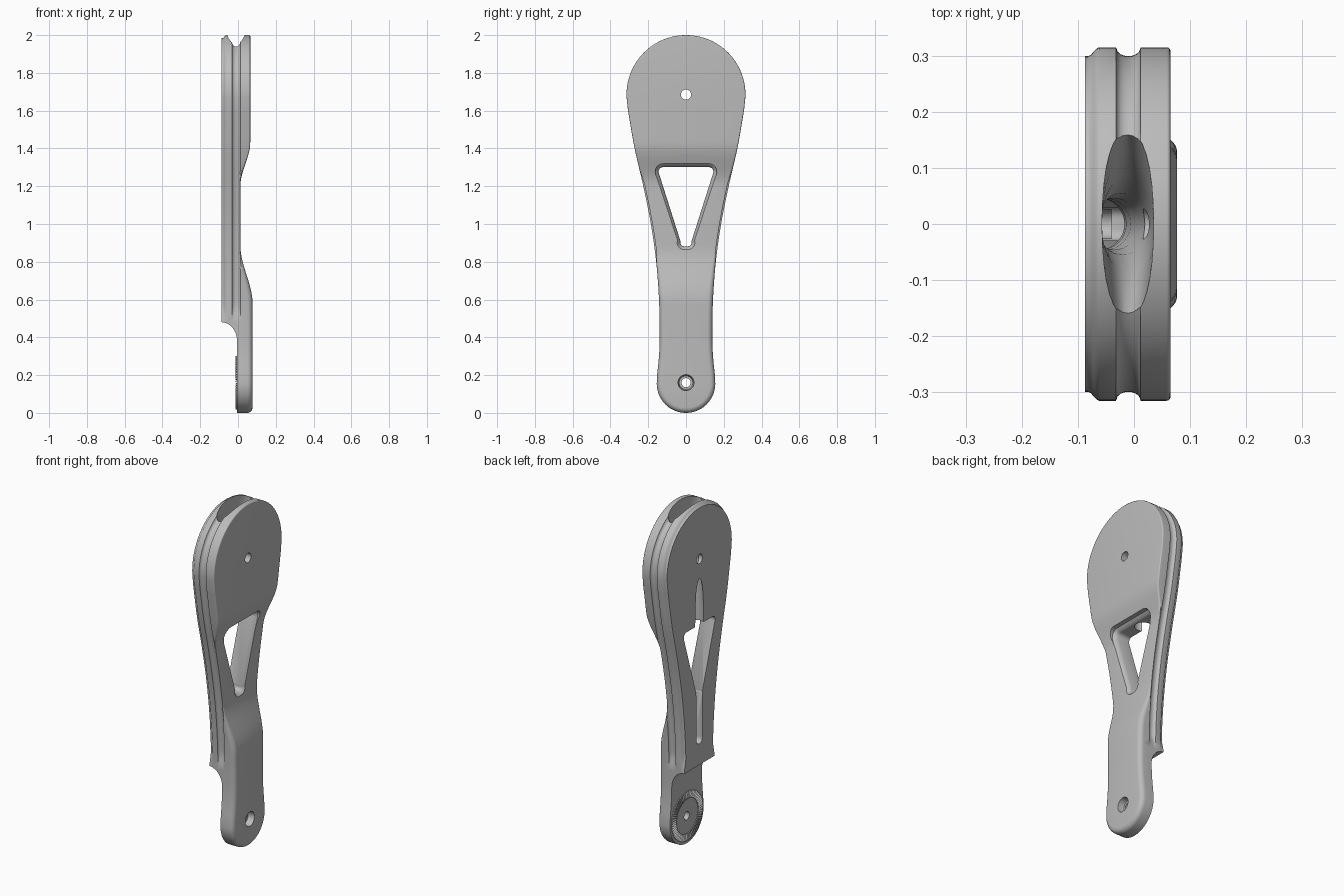
import bpy, bmesh
from math import sin, cos, pi, sqrt

if "Cube" in bpy.data.objects:
    bpy.data.objects.remove(bpy.data.objects["Cube"])

gray = bpy.data.materials.new("satin_gray")
gray.use_nodes = True
gray.diffuse_color = (0.5, 0.5, 0.5, 1)
gray.node_tree.nodes["Principled BSDF"].inputs["Base Color"].default_value = (0.5, 0.5, 0.5, 1)

HEAD_Z, HEAD_R = 1.685, 0.315
FOOT_Z, FOOT_R = 0.155, 0.155


def smooth(a, b, v):
    t = min(1, max(0, (v - a) / (b - a)))
    return t * t * (3 - 2 * t)


def make_object(name, bm):
    bmesh.ops.remove_doubles(bm, verts=bm.verts, dist=0.0001)
    bmesh.ops.recalc_face_normals(bm, faces=bm.faces)
    mesh = bpy.data.meshes.new(name)
    bm.to_mesh(mesh)
    bm.free()
    mesh.materials.append(gray)
    obj = bpy.data.objects.new(name, mesh)
    bpy.context.collection.objects.link(obj)
    return obj


def loft(name, rings):
    """Closed solid through equal-length rings of 3D points."""
    bm = bmesh.new()
    rows = [[bm.verts.new(p) for p in ring] for ring in rings]
    n = len(rows[0])
    for a, b in zip(rows, rows[1:]):
        for i in range(n):
            j = (i + 1) % n
            bm.faces.new((a[i], a[j], b[j], b[i]))
    bm.faces.new(rows[0])
    bm.faces.new(rows[-1])
    return make_object(name, bm)


def shade(obj):
    bpy.ops.object.select_all(action="DESELECT")
    obj.select_set(True)
    bpy.context.view_layer.objects.active = obj
    bpy.ops.object.shade_smooth_by_angle(angle=0.6)


# Side outline: head arc, waisted sides, foot arc
side = [(1.60, .307), (1.4, .272), (1.2, .226), (1.0, .186), (.8, .158),
        (.6, .143), (.4, .139), (.3, .143), (.2, .153)]


def half_width(z):
    i = next(k for k in range(len(side) - 1) if z >= side[k + 1][0] - 1e-6)
    (z1, w1), (z2, w2) = side[i], side[i + 1]
    z0, w0 = side[max(i - 1, 0)]
    z3, w3 = side[min(i + 2, len(side) - 1)]
    t = (z - z1) / (z2 - z1)
    m1 = (w2 - w0) / (z2 - z0) * (z2 - z1)
    m2 = (w3 - w1) / (z3 - z1) * (z2 - z1)
    return ((2*t**3 - 3*t*t + 1) * w1 + (t**3 - 2*t*t + t) * m1
            + (3*t*t - 2*t**3) * w2 + (t**3 - t*t) * m2)


outline = [(HEAD_R * sin(a), HEAD_Z + HEAD_R * cos(a))
           for a in (k * pi / 64 for k in range(34))]
levels = [1.6 - .02 * k for k in range(71)] + [.476, .472, .465, .455, .479, .4795]
outline += [(half_width(z), z) for z in sorted(levels, reverse=True)]
outline += [(FOOT_R * cos(a), FOOT_Z - FOOT_R * sin(a))
            for a in (k * pi / 40 for k in range(21))]
N = len(outline) - 1


def normal(i):
    if i in (0, N):
        return (0, 1 if i == 0 else -1)
    (y0, z0), (y1, z1) = outline[i - 1], outline[i + 1]
    d = sqrt((y1 - y0) ** 2 + (z1 - z0) ** 2)
    return ((z0 - z1) / d, (y1 - y0) / d)


def outer_x(z):
    return .013 + .052 * smooth(1.2, 1.43, z) + .064 * (1 - smooth(.58, .88, z))


def inner_x(z):
    if z >= .48:
        return -.087
    return -.087 + .082 * sqrt(max(0, 1 - (max(0, z - .38) / .1) ** 2))


def groove(x, z):
    d = abs(x + .01) / .022
    cut = .016 * sqrt(max(0, 1 - d * d)) + .016 * (1 - smooth(-.082, -.062, x))
    return cut * smooth(.48, .57, z)


# Arm body: rings across the thickness with edge grooves and a rounded outer edge
xs = [-.087, -.082, -.077, -.072, -.067, -.062, -.032, -.029, -.024, -.018, -.01,
      -.002, .004, .009, .012]
bm = bmesh.new()
rows = []
for k in range(len(xs) + 7):
    half = []
    for i, (y, z) in enumerate(outline):
        lo, hi = inner_x(z), outer_x(z)
        r = .028 - .021 * smooth(1.2, 1.45, z) - .012 * smooth(.6, .85, z) * (1 - smooth(1.2, 1.45, z))
        if k < len(xs):
            x = min(max(xs[k], lo), hi - r)
            inset = groove(x, z)
        else:
            a = (k - len(xs)) / 6 * pi / 2
            x = hi - r * (1 - sin(a))
            inset = max(groove(x, z), r * (1 - cos(a)))
        ny, nz = normal(i)
        half.append((x, y - inset * ny, z - inset * nz))
    loop = half + [(x, -y, z) for x, y, z in half[-2:0:-1]]
    rows.append([bm.verts.new(p) for p in loop])
n = 2 * N
for a, b in zip(rows, rows[1:]):
    for i in range(n):
        j = (i + 1) % n
        bm.faces.new((a[i], a[j], b[j], b[i]))
for row in (rows[0], rows[-1]):
    bm.faces.new((row[0], row[1], row[-1]))
    bm.faces.new((row[N], row[N + 1], row[N - 1]))
    for i in range(1, N - 1):
        bm.faces.new((row[i], row[i + 1], row[-i - 1], row[-i]))
body = make_object("arm_body", bm)


def disc(x, r, z):
    return [(x, r * cos(t), z + r * sin(t)) for t in (k * pi / 24 for k in range(48))]


def window_ring(x, grow):
    # Rounded tapered opening, one arc per corner
    pts = []
    for cy, cz, r, start in ((.121, 1.277, .024, -.1), (-.121, 1.277, .024, .5),
                             (-.01, .902, .02, .9), (.01, .902, .02, 1.5)):
        pts += [(x, cy + (r + grow) * cos(t), cz + (r + grow) * sin(t))
                for t in (pi * (start + .6 * k / 8) for k in range(9))]
    return pts


def slot_ring(x, r):
    return [(x, r * cos(t), (.93 if sin(t) > 0 else .63) + r * sin(t))
            for t in (pi * (k + .5) / 12 for k in range(24))]


def channel_ring(z, x, ry):
    return [(x + .046 * cos(t), ry * sin(t), z) for t in (k * pi / 16 for k in range(32))]


cutters = [
    loft("window_cutter", [window_ring(-.3, 0), window_ring(-.012, 0), window_ring(-.002, .004),
                           window_ring(.006, .01), window_ring(.014, .018), window_ring(.3, .018)]),
    loft("slot_cutter", [slot_ring(-.2, .028), slot_ring(-.04, .026)]),
    # Cord channel flaring at the crown and breaking out above the window
    loft("channel_cutter", [channel_ring(*p) for p in (
        (2.1, -.011, .25), (2.0, -.011, .19), (1.94, -.011, .16), (1.88, -.011, .125),
        (1.8, -.012, .085), (1.7, -.02, .055), (1.6, -.036, .046), (1.5, -.052, .046),
        (1.4, -.06, .046), (1.27, -.064, .046))]),
    loft("pivot_cutter", [disc(-.3, .027, HEAD_Z), disc(.3, .027, HEAD_Z)]),
    loft("bolt_cutter", [disc(-.3, .024, .16), disc(.04, .024, .16),
                         disc(.0401, .036, .16), disc(.07, .042, .16), disc(.3, .048, .16)]),
]
for c in cutters:
    c.hide_render = True
    mod = body.modifiers.new(c.name, "BOOLEAN")
    mod.operation, mod.solver, mod.object = "DIFFERENCE", "EXACT", c
graph = bpy.context.evaluated_depsgraph_get()
body.data = bpy.data.meshes.new_from_object(body.evaluated_get(graph))
body.modifiers.clear()
for c in cutters:
    bpy.data.objects.remove(c)
shade(body)

# Serrated locking ring on the inner side of the foot
TEETH = 60
bm = bmesh.new()
loops = []
for r, base in ((.102, True), (.102, False), (.142, False), (.142, True)):
    ring = []
    for k in range(2 * TEETH):
        t = pi * k / TEETH
        x = .004 if base else (-.013 if k % 2 else -.006)
        ring.append(bm.verts.new((x, r * cos(t), .16 + r * sin(t))))
    loops.append(ring)
for a, b in zip(loops, loops[1:] + loops[:1]):
    for i in range(2 * TEETH):
        j = (i + 1) % (2 * TEETH)
        bm.faces.new((a[i], a[j], b[j], b[i]))
make_object("serrated_ring", bm)
